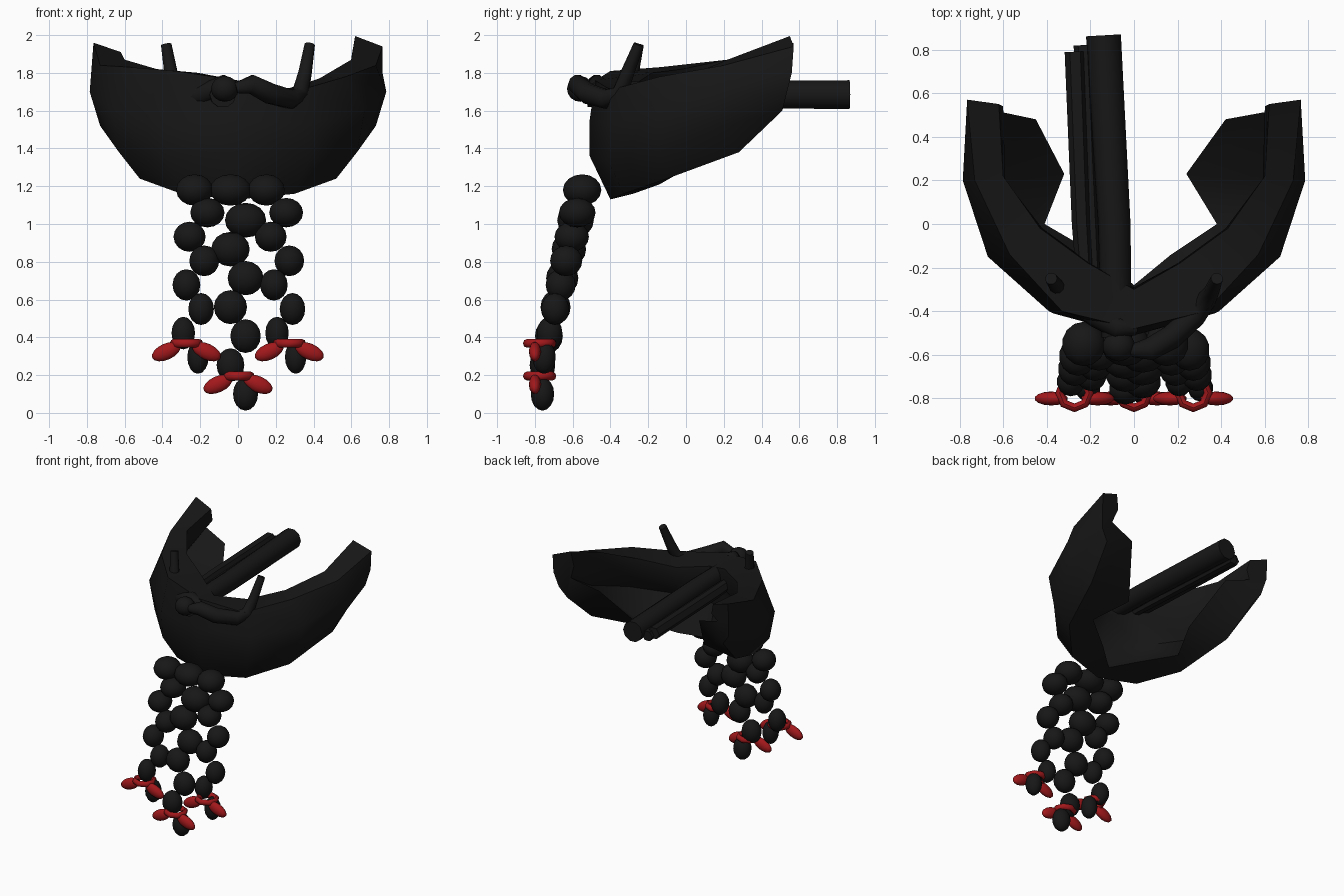
import bpy, bmesh, math
from mathutils import Vector, Matrix

cube = bpy.data.objects.get("Cube")
if cube:
    bpy.data.objects.remove(cube, do_unlink=True)


def material(name, rgb):
    m = bpy.data.materials.new(name)
    m.use_nodes = True
    m.diffuse_color = (*rgb, 1)
    m.node_tree.nodes["Principled BSDF"].inputs["Base Color"].default_value = (*rgb, 1)
    return m


BLACK = material("soft_black", (0.0085, 0.0085, 0.0085))
RED = material("ribbon_red", (0.36, 0.009, 0.011))


def finish(bm, name, mat, angle=50):
    bmesh.ops.recalc_face_normals(bm, faces=bm.faces)
    mesh = bpy.data.meshes.new(name)
    bm.to_mesh(mesh)
    bm.free()
    ob = bpy.data.objects.new(name, mesh)
    bpy.context.collection.objects.link(ob)
    mesh.materials.append(mat)
    bpy.ops.object.select_all(action="DESELECT")
    ob.select_set(True)
    bpy.context.view_layer.objects.active = ob
    bpy.ops.object.shade_smooth_by_angle(angle=math.radians(angle))


def loft(name, rings, mat, angle=50):
    """Skin a row of closed rings and cap both ends."""
    bm = bmesh.new()
    rows = [[bm.verts.new(p) for p in ring] for ring in rings]
    n = len(rows[0])
    for a, b in zip(rows, rows[1:]):
        for i in range(n):
            j = (i + 1) % n
            bm.faces.new((a[i], a[j], b[j], b[i]))
    bm.faces.new(rows[0])
    bm.faces.new(rows[-1])
    finish(bm, name, mat, angle)


def tube(name, path, radii, mat, sides=10):
    """Round tube along a path with a radius at each point."""
    pts = [Vector(p) for p in path]
    rings = []
    for i, p in enumerate(pts):
        d = pts[min(i + 1, len(pts) - 1)] - pts[max(i - 1, 0)]
        rot = d.to_track_quat("Z", "Y")
        rings.append([p + rot @ Vector((math.cos(t), math.sin(t), 0)) * radii[i]
                      for t in (math.tau * k / sides for k in range(sides))])
    loft(name, rings, mat)


def ball(name, centre, size, mat, tilt=0):
    bm = bmesh.new()
    place = (Matrix.Translation(centre) @ Matrix.Rotation(tilt, 4, "Y")
             @ Matrix.Diagonal((*size, 1)))
    bmesh.ops.create_uvsphere(bm, u_segments=14, v_segments=8, radius=1, matrix=place)
    finish(bm, name, mat, 60)


# Beard: half sections from chin to ear
# (top, side, low front, bottom, under flap, inner hollow, rim underside, inner top)
half = [
    [(0, -.48, 1.76), (0, -.51, 1.55), (0, -.51, 1.36), (0, -.4, 1.13),
     (0, -.28, 1.16), (0, -.36, 1.4), (0, -.29, 1.6), (0, -.3, 1.72)],
    [(.33, -.4, 1.71), (.39, -.4, 1.53), (.37, -.41, 1.33), (.3, -.33, 1.16),
     (.17, -.14, 1.21), (.29, -.27, 1.44), (.2, -.18, 1.58), (.21, -.18, 1.7)],
    [(.57, -.14, 1.78), (.67, -.15, 1.6), (.63, -.14, 1.38), (.52, -.1, 1.24),
     (.38, 0, 1.29), (.55, -.07, 1.5), (.42, -.02, 1.64), (.43, -.02, 1.77)],
    [(.73, .2, 1.84), (.785, .2, 1.7), (.73, .21, 1.52), (.63, .28, 1.38),
     (.24, .23, 1.39), (.69, .21, 1.58), (.59, .2, 1.72), (.6, .22, 1.87)],
    [(.765, .57, 1.94), (.765, .56, 1.8), (.74, .53, 1.68), (.68, .51, 1.6),
     (.42, .48, 1.71), (.64, .52, 1.77), (.6, .54, 1.88), (.62, .55, 1.995)],
]

# The right half has a higher front rim, a shorter flap and a lower inner tip
outer_lift = [0, .1, .05, 0, .02]
inner_lift = [0, .1, .05, 0, -.085]
flap_reach = [0, 0, .03, .08, .03]
right = []
for ring, up, inner_up, reach in zip(half, outer_lift, inner_lift, flap_reach):
    side = [Vector((-x, y, z)) for x, y, z in ring]
    side[0].z += up
    side[4].x -= reach
    side[6].z += inner_up * .6
    side[7].z += inner_up
    right.append(side)
loft("beard", right[:0:-1] + half, BLACK, 55)

# Moustache curls, the right one sunk into the beard
curl = [(-.01, -.58, 1.72), (.07, -.575, 1.74), (.17, -.52, 1.69), (.28, -.42, 1.66),
        (.33, -.35, 1.69), (.355, -.31, 1.8), (.38, -.25, 1.95)]
curl_radii = [.03, .052, .056, .052, .046, .036, .028]
tube("moustache_left", curl, curl_radii, BLACK)
tube("moustache_right", [(-x, y + max(0, .1 - .025 * max(0, i - 2)), z)
                         for i, (x, y, z) in enumerate(curl)], curl_radii, BLACK)
ball("moustache_knot", (-.07, -.56, 1.715), (.075, .07, .068), BLACK)

# Long rods running back
tube("main_rod", [(-.08, -.52, 1.685), (-.09, 0, 1.685), (-.14, .865, 1.685)], [.07, .074, .08], BLACK)
tube("side_rod", [(-.22, -.3, 1.68), (-.24, 0, 1.68), (-.27, .79, 1.68)], [.04, .045, .048], BLACK, 6)
tube("thin_rod", [(-.18, -.3, 1.66), (-.2, .1, 1.66), (-.235, .82, 1.66)], [.035, .038, .042], BLACK, 6)


# Braids: beads zigzagging down and leaning forward
def braid_y(z):
    return max(-.76, -.548 - .23 * (1.18 - z))


def braid(name, centre, drift, step, top_z, end_z, wide, narrow, tall):
    for i in range(7):
        t = i / 6
        z = top_z + (end_z - top_z) * t
        x = centre + drift * t + (step if i % 2 == 0 else -step)
        width = wide + (narrow - wide) * t
        depth = .097 + (.062 - .097) * t
        height = tall + (.088 - tall) * t
        ball(f"{name}_bead_{i + 1}", (x, braid_y(z), z), (width, depth, height), BLACK)


braid("right_braid", -.205, -.05, .043, 1.06, .295, .093, .058, .078)
braid("left_braid", .21, .05, .045, 1.06, .295, .092, .058, .078)
braid("middle_braid", 0, 0, .04, 1.02, .1, .112, .068, .092)
for i, (x, w) in enumerate(((-.23, .1), (-.04, .112), (.15, .1))):
    ball(f"braid_root_{i + 1}", (x, -.55, 1.18), (w, .102, .083), BLACK)


# Ribbons: a band around the braid and two drooping loops
def ribbon(name, x, z):
    bm = bmesh.new()
    rows = []
    for k in range(8):
        a = math.tau * k / 8 - math.pi / 2
        out = Vector((math.cos(a), math.sin(a), 0))
        c = Vector((x, -.775, z)) + out * .068
        rows.append([bm.verts.new(c + out * .02 * math.cos(b) + Vector((0, 0, .023 * math.sin(b))))
                     for b in (math.tau * j / 8 for j in range(8))])
    for k in range(8):
        p, q = rows[k], rows[(k + 1) % 8]
        for j in range(8):
            bm.faces.new((p[j], p[(j + 1) % 8], q[(j + 1) % 8], q[j]))
    finish(bm, name + "_band", RED)
    for s, label in ((1, "left"), (-1, "right")):
        ball(f"{name}_{label}_loop", (x + s * .107, -.8, z - .044), (.083, .032, .043), RED, s * .42)


ribbon("right_ribbon", -.273, .368)
ribbon("middle_ribbon", 0, .195)
ribbon("left_ribbon", .272, .368)
